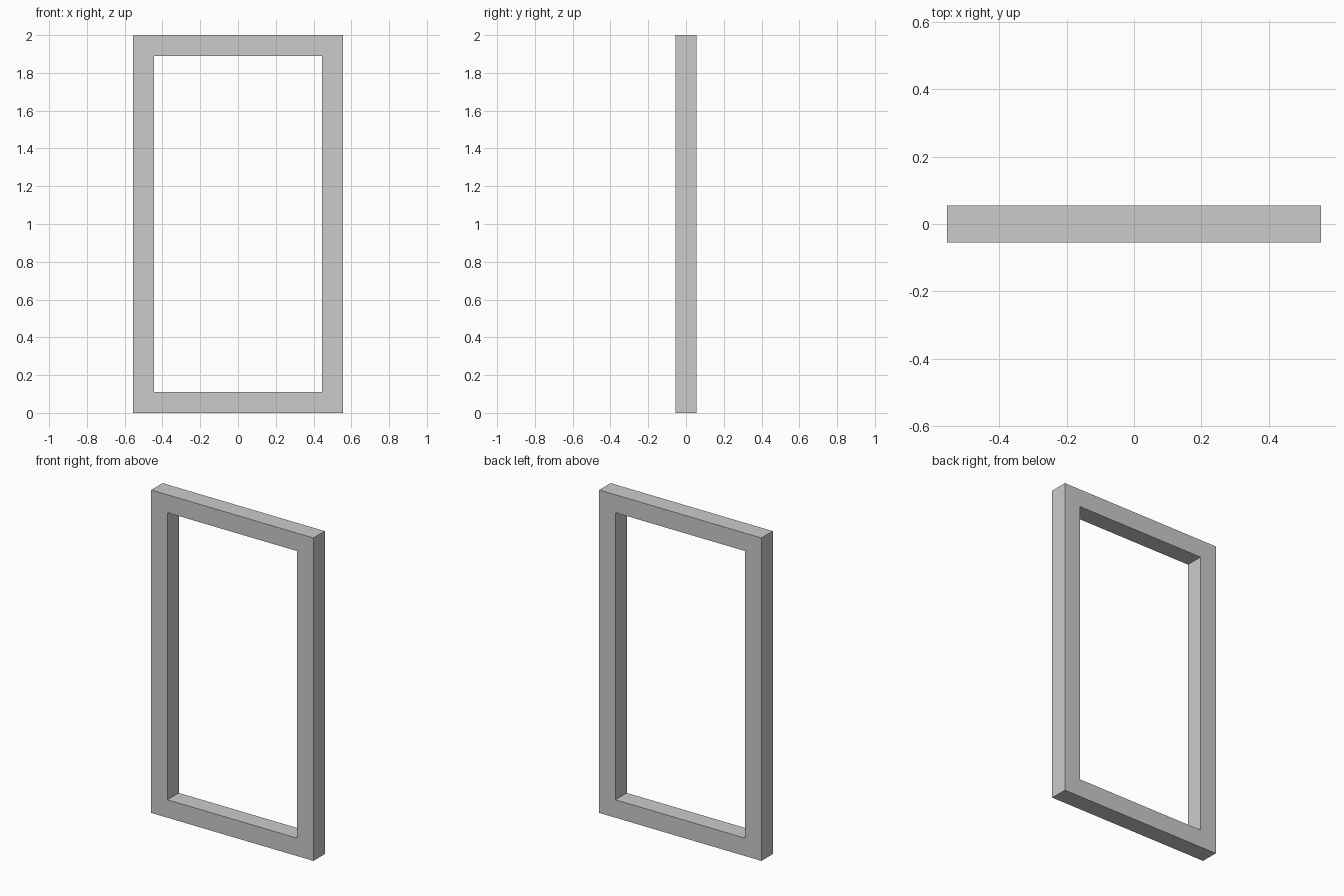
import bpy
import bmesh

if "Cube" in bpy.data.objects:
    bpy.data.objects.remove(bpy.data.objects["Cube"])

HEIGHT = 2.0
BAR = HEIGHT / 18        # square bar section
HALF_W = BAR * 5         # outer half width


def ring(bm, inset, y):
    """Rectangular loop of four vertices, inset from the outer edge."""
    x, lo, hi = HALF_W - inset, inset, HEIGHT - inset
    return [bm.verts.new((px, y, pz))
            for px, pz in ((-x, lo), (x, lo), (x, hi), (-x, hi))]


# Rectangular frame: a square section swept around four mitred corners
bm = bmesh.new()
h = BAR / 2
rings = [ring(bm, i, y) for i, y in ((0, -h), (BAR, -h), (BAR, h), (0, h))]
for k in range(4):
    a, b = rings[k], rings[(k + 1) % 4]
    for i in range(4):
        j = (i + 1) % 4
        bm.faces.new((a[i], a[j], b[j], b[i]))
bmesh.ops.recalc_face_normals(bm, faces=bm.faces)

mesh = bpy.data.meshes.new("door_frame")
bm.to_mesh(mesh)
bm.free()
frame = bpy.data.objects.new("door_frame", mesh)
bpy.context.collection.objects.link(frame)
